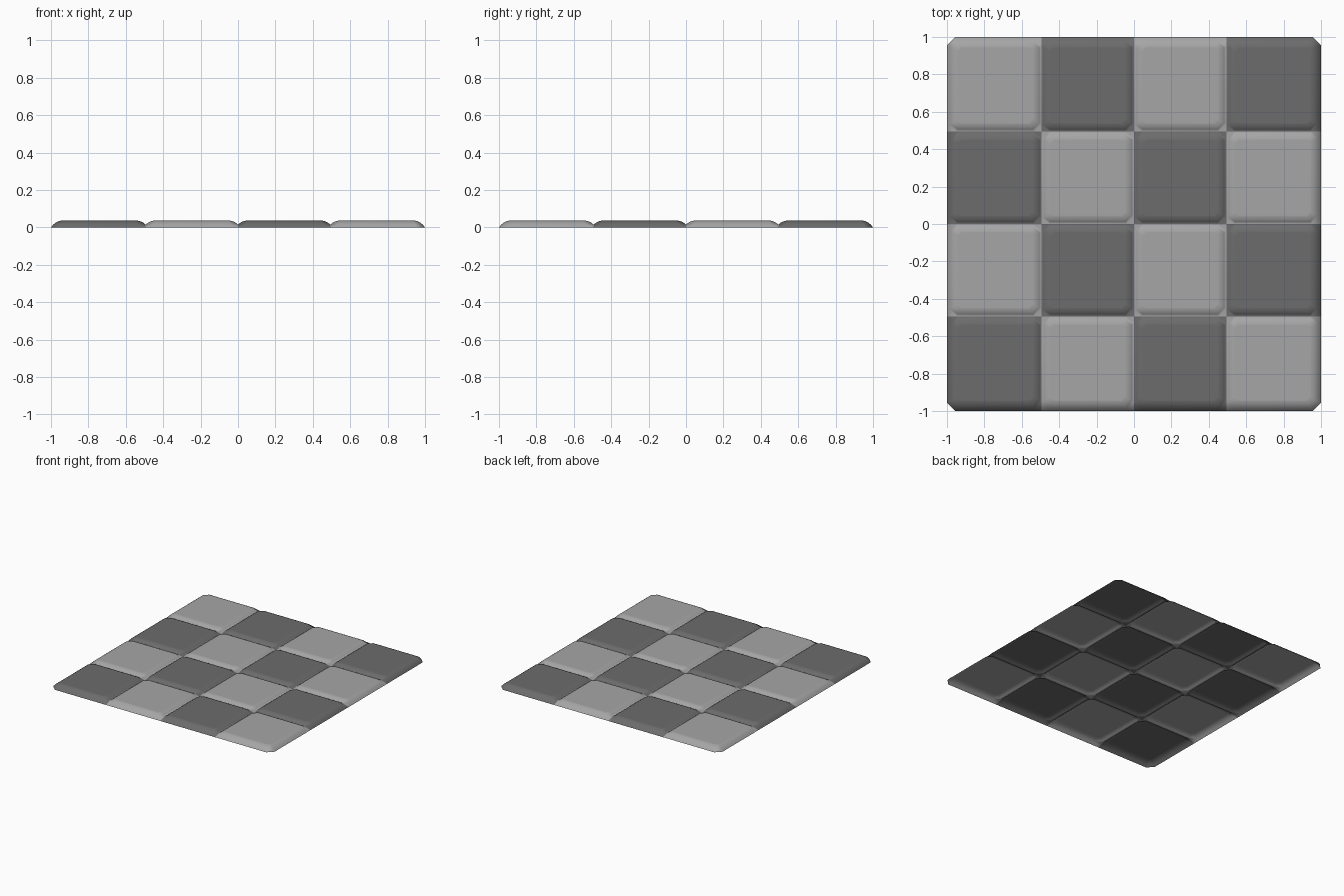
import bpy, bmesh

if "Cube" in bpy.data.objects:
    bpy.data.objects.remove(bpy.data.objects["Cube"])

PITCH = 0.495                  # spacing of the seams
RIM = 0.012                    # outer tiles run this far past the pitch
PITCH = (1 - RIM) / 2
# rings of each tile: inset from seam line, corner cut, height
RINGS = [(0.0, 0.04, 0.015), (0.012, 0.034, 0.025),
         (0.025, 0.028, 0.032), (0.04, 0.022, 0.036), (0.046, 0.02, 0.036)]


def material(name, value):
    m = bpy.data.materials.new(name)
    m.diffuse_color = (value, value, value, 1)
    m.use_nodes = True
    m.node_tree.nodes["Principled BSDF"].inputs["Base Color"].default_value = m.diffuse_color
    return m


def octagon(x0, x1, y0, y1, c):
    return [(x0 + c, y0), (x1 - c, y0), (x1, y0 + c), (x1, y1 - c),
            (x1 - c, y1), (x0 + c, y1), (x0, y1 - c), (x0, y0 + c)]


def tile(bm, i, j):
    shade = 0 if (i + j) % 2 else 1

    def face(*verts):
        bm.faces.new(verts).material_index = shade

    x0, y0 = (i - 2) * PITCH, (j - 2) * PITCH
    x1, y1 = x0 + PITCH, y0 + PITCH
    rings = [[bm.verts.new((x, y, z)) for x, y in
              octagon(x0 + d, x1 - d, y0 + d, y1 - d, c)] for d, c, z in RINGS]
    # pillow top
    for a, b in zip(rings, rings[1:]):
        for k in range(8):
            n = (k + 1) % 8
            face(a[k], a[n], b[n], b[k])
    face(*rings[-1])

    # skirt on the outside of the mat, small fillers where tiles meet
    outer = [j == 0, i == 3, j == 3, i == 0]      # front, right, back, left
    ex0, ex1 = x0 - RIM * outer[3], x1 + RIM * outer[1]
    ey0, ey1 = y0 - RIM * outer[0], y1 + RIM * outer[2]
    cut = octagon(ex0, ex1, ey0, ey1, 0.045)
    corner = [(ex0, ey0), (ex1, ey0), (ex1, ey1), (ex0, ey1)]
    base = [None] * 8
    for k in range(4):
        before, after = outer[k - 1], outer[k]
        lo, hi = (2 * k - 1) % 8, 2 * k
        if before and after:
            base[lo] = bm.verts.new((*cut[lo], 0))
            base[hi] = bm.verts.new((*cut[hi], 0))
        else:
            z = 0 if before or after else 0.006
            base[lo] = base[hi] = bm.verts.new((*corner[k], z))
    top = rings[0]
    for k in range(8):
        n = (k + 1) % 8
        if base[k] is base[n]:
            face(base[k], top[n], top[k])
        elif k % 2 or outer[k // 2]:
            face(base[k], base[n], top[n], top[k])


# checkered mat in one piece, dark tile at the front left
bm = bmesh.new()
for i in range(4):
    for j in range(4):
        tile(bm, i, j)
bmesh.ops.remove_doubles(bm, verts=bm.verts, dist=0.0005)
mesh = bpy.data.meshes.new("checkered_mat")
bm.to_mesh(mesh)
bm.free()
mesh.materials.append(material("light_grey", 0.38))
mesh.materials.append(material("dark_grey", 0.15))
mesh.shade_smooth()
mat_object = bpy.data.objects.new("checkered_mat", mesh)
bpy.context.collection.objects.link(mat_object)

# keep the tile tops evenly shaded
weighted = mat_object.modifiers.new("flat_tops", 'WEIGHTED_NORMAL')
weighted.keep_sharp = True
